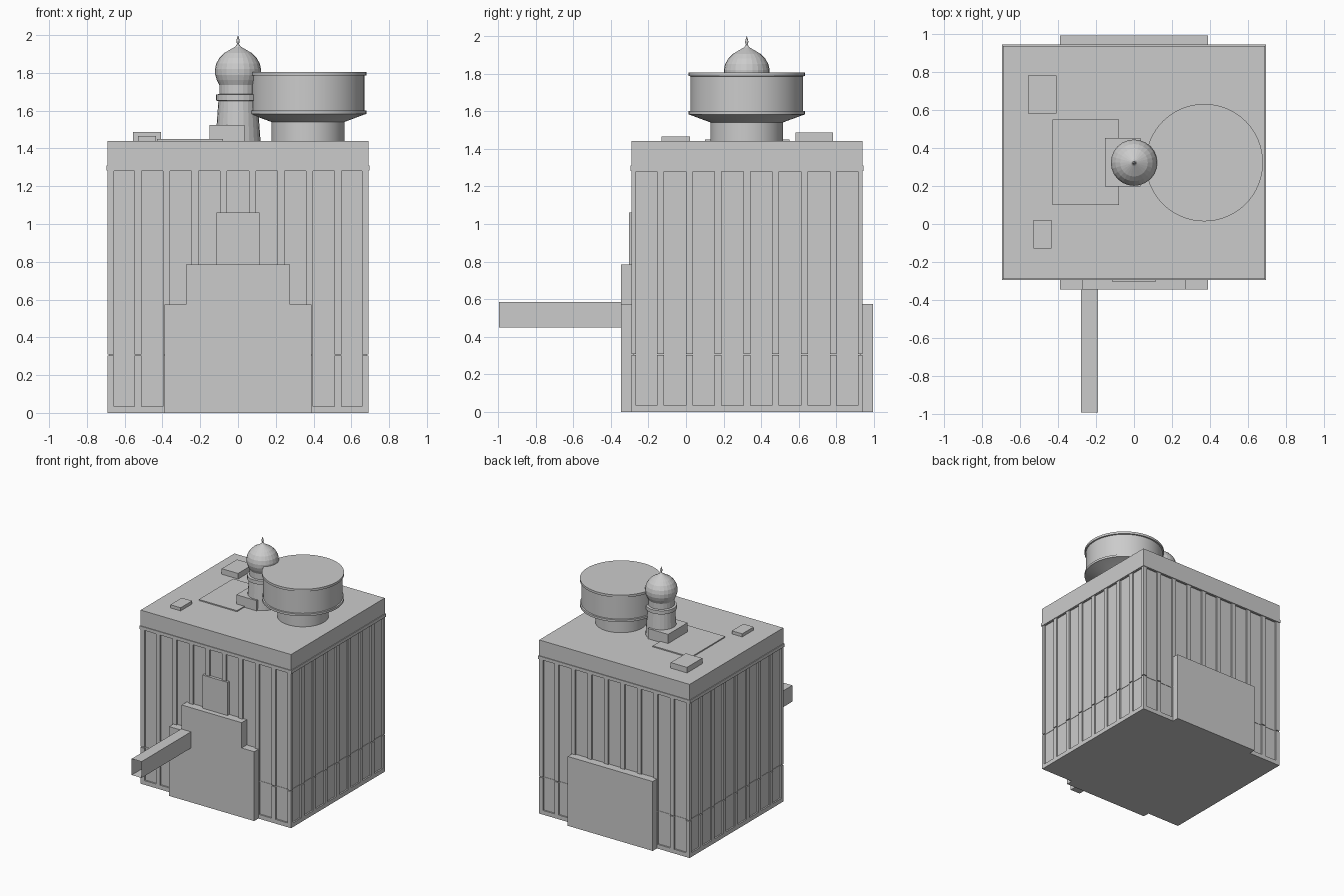
import bpy, bmesh, math

if "Cube" in bpy.data.objects:
    bpy.data.objects.remove(bpy.data.objects["Cube"])

X, Y0, Y1 = 0.69, -0.29, 0.938      # outer faces of the tower block
YC = (Y0 + Y1) / 2
R = 0.012                           # window bay recess


def finish(bm, name):
    bmesh.ops.recalc_face_normals(bm, faces=bm.faces)
    me = bpy.data.meshes.new(name)
    bm.to_mesh(me)
    bm.free()
    ob = bpy.data.objects.new(name, me)
    bpy.context.collection.objects.link(ob)
    return ob


def add_box(bm, x0, x1, y0, y1, z0, z1):
    vs = bmesh.ops.create_cube(bm, size=1)["verts"]
    for v in vs:
        v.co = ((x0 + x1) / 2 + v.co.x * (x1 - x0),
                (y0 + y1) / 2 + v.co.y * (y1 - y0),
                (z0 + z1) / 2 + v.co.z * (z1 - z0))


def boxes(name, *dims):
    bm = bmesh.new()
    for d in dims:
        add_box(bm, *d)
    return finish(bm, name)


def lathe(name, profile, cx, cy, n, smooth_angle=None):
    bm = bmesh.new()
    vs = [bm.verts.new((r, 0, z)) for r, z in profile]
    es = [bm.edges.new(p) for p in zip(vs, vs[1:])]
    bmesh.ops.spin(bm, geom=vs + es, cent=(0, 0, 0), axis=(0, 0, 1),
                   angle=2 * math.pi, steps=n, use_duplicate=False)
    bmesh.ops.remove_doubles(bm, verts=bm.verts, dist=1e-5)
    ob = finish(bm, name)
    ob.location = (cx, cy, 0)
    if smooth_angle:
        bpy.ops.object.select_all(action="DESELECT")
        ob.select_set(True)
        bpy.context.view_layer.objects.active = ob
        bpy.ops.object.shade_smooth_by_angle(angle=math.radians(smooth_angle))
    return ob


# Tower block: recessed core, plinth, cornice and parapet
boxes("core", (-X + R, X - R, Y0 + R, Y1 - R, 0.02, 1.3))
boxes("plinth", (-X, X, Y0, Y1, 0, 0.035))
boxes("parapet", (-X, X, Y0, Y1, 1.28, 1.44))
boxes("cornice", (-X - 0.006, X + 0.006, Y0 - 0.006, Y1 + 0.006, 1.283, 1.31))
boxes("belt_line", (-X + R - 0.003, X - R + 0.003, Y0 + R - 0.003, Y1 - R + 0.003, 0.303, 0.31))

# Pilasters around all four sides, split by a thin joint
bm = bmesh.new()
for z0, z1 in ((0.03, 0.303), (0.31, 1.285)):
    for i in range(8):
        x = (i - 3.5) * 0.1515
        for y0, y1 in ((Y0, Y0 + R), (Y1 - R, Y1)):
            add_box(bm, x - 0.0185, x + 0.0185, y0, y1, z0, z1)
    for i in range(7):
        y = YC + (i - 3) * 0.153
        for x0, x1 in ((-X, -X + R), (X - R, X)):
            add_box(bm, x0, x1, y - 0.0185, y + 0.0185, z0, z1)
    for x0, x1 in ((-X, -X + 0.034), (X - 0.034, X)):
        for y0, y1 in ((Y0, Y0 + 0.024), (Y1 - 0.024, Y1)):
            add_box(bm, x0, x1, y0, y1, z0, z1)
finish(bm, "pilasters")

# Stepped front slab from an outline
bm = bmesh.new()
outline = [(-0.39, 0), (0.39, 0), (0.39, 0.575), (0.275, 0.575),
           (0.275, 0.785), (-0.275, 0.785), (-0.275, 0.575), (-0.39, 0.575)]
face = bm.faces.new([bm.verts.new((x, -0.345, z)) for x, z in outline])
ext = bmesh.ops.extrude_face_region(bm, geom=[face], use_keep_orig=True)
bmesh.ops.translate(bm, vec=(0, 0.075, 0),
                    verts=[g for g in ext["geom"] if isinstance(g, bmesh.types.BMVert)])
finish(bm, "front_slab")
boxes("front_upper_panel", (-0.115, 0.115, -0.302, -0.27, 0.77, 1.06))
boxes("back_slab", (-0.39, 0.39, 0.92, 0.993, 0, 0.575))

# Open-ended walkway tube
bm = bmesh.new()
add_box(bm, -0.28, -0.19, -0.993, -0.345, 0.45, 0.585)
bm.normal_update()
bmesh.ops.delete(bm, geom=[f for f in bm.faces if abs(f.normal.y) > 0.9], context="FACES_ONLY")
finish(bm, "walkway")

# Roof boxes
boxes("roof_pad", (-0.43, -0.08, 0.10, 0.55, 1.43, 1.449))
boxes("roof_unit_back", (-0.557, -0.407, 0.582, 0.782, 1.43, 1.486))
boxes("roof_unit_front", (-0.53, -0.435, -0.13, 0.02, 1.43, 1.466))
boxes("turret_block", (-0.152, 0.034, 0.197, 0.452, 1.43, 1.525))

# Domed turret
lathe("turret", [
    (0, 1.43), (0.12, 1.43), (0.104, 1.65), (0.117, 1.655), (0.117, 1.685),
    (0.099, 1.688), (0.099, 1.735), (0.112, 1.762), (0.121, 1.79), (0.122, 1.82),
    (0.115, 1.85), (0.098, 1.88), (0.073, 1.905), (0.044, 1.922), (0.016, 1.938),
    (0.005, 1.952), (0.009, 1.97), (0.004, 1.987), (0, 2.0)], 0, 0.323, 24)

# Round drum on a narrower neck
lathe("roof_drum", [
    (0, 1.43), (0.193, 1.43), (0.193, 1.54), (0.3, 1.58), (0.309, 1.582), (0.309, 1.6),
    (0.299, 1.602), (0.299, 1.785), (0.309, 1.787), (0.309, 1.806), (0, 1.806)],
    0.37, 0.323, 64, 25)
